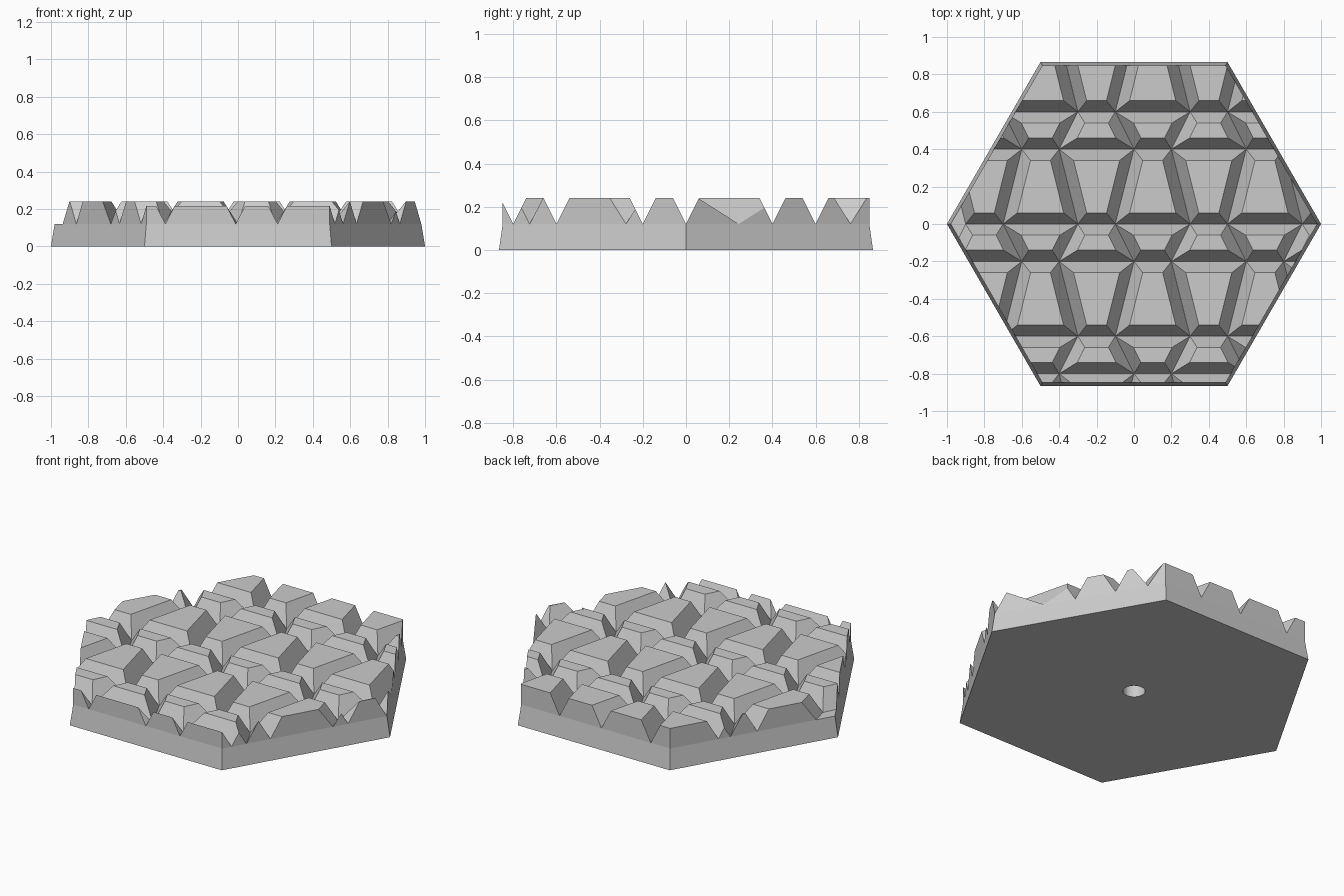
import bpy, bmesh, math
from mathutils import Vector

if "Cube" in bpy.data.objects:
    bpy.data.objects.remove(bpy.data.objects["Cube"], do_unlink=True)

BASE, TOP, RIM, BEVEL = 0.12, 0.24, 0.98, 0.06

stone = bpy.data.materials.new("stone grey")
stone.use_nodes = True
grey = (0.6, 0.6, 0.6, 1)
stone.diffuse_color = grey
stone.node_tree.nodes["Principled BSDF"].inputs["Base Color"].default_value = grey


def add_object(name, bm):
    mesh = bpy.data.meshes.new(name)
    bmesh.ops.recalc_face_normals(bm, faces=bm.faces)
    bm.to_mesh(mesh)
    bm.free()
    mesh.materials.append(stone)
    obj = bpy.data.objects.new(name, mesh)
    bpy.context.collection.objects.link(obj)
    return obj


def ring(radius, z, count):
    return [(radius * math.cos(math.tau * i / count),
             radius * math.sin(math.tau * i / count), z) for i in range(count)]


def prism(bm, lower, upper):
    """Closed solid between two matching rings of points."""
    a, b = ([bm.verts.new(p) for p in pts] for pts in (lower, upper))
    bm.faces.new(a[::-1])
    bm.faces.new(b)
    for i in range(len(a)):
        j = (i + 1) % len(a)
        bm.faces.new((a[i], a[j], b[j], b[i]))


# Tapered hexagonal base with a small round socket underneath
bm = bmesh.new()
prism(bm, ring(1, 0, 6), ring(RIM, BASE, 6))
base = add_object("hex_base", bm)

bm = bmesh.new()
prism(bm, ring(0.06, -0.1, 32), ring(0.06, 0.1, 32))
cutter = add_object("socket_cutter", bm)
cutter.hide_render = True
cutter.hide_viewport = True
socket = base.modifiers.new("socket", 'BOOLEAN')
socket.operation = 'DIFFERENCE'
socket.solver = 'EXACT'
socket.object = cutter


def trim_to_hexagon(bm):
    """Cut the solid by the six rim walls and close each cut."""
    for k in range(6):
        a = math.radians(30 + 60 * k)
        normal = Vector((math.cos(a), math.sin(a), 0))
        cut = bmesh.ops.bisect_plane(
            bm, geom=bm.verts[:] + bm.edges[:] + bm.faces[:], dist=1e-6,
            plane_co=normal * RIM * math.cos(math.pi / 6),
            plane_no=normal, clear_outer=True)
        edges = [e for e in cut["geom_cut"]
                 if isinstance(e, bmesh.types.BMEdge) and e.is_boundary]
        if edges:
            bmesh.ops.holes_fill(bm, edges=edges, sides=0)


def add_block(bm, y0, y1, left, right):
    """Bevelled paving block; left and right hold x at y0 and at y1."""
    def side(ends, y, inset):
        slope = (ends[1] - ends[0]) / (y1 - y0)
        return ends[0] + slope * (y - y0) + inset * math.hypot(1, slope)

    def outline(g, z):
        return [(side(left, y0 + g, g), y0 + g, z), (side(right, y0 + g, -g), y0 + g, z),
                (side(right, y1 - g, -g), y1 - g, z), (side(left, y1 - g, g), y1 - g, z)]
    prism(bm, outline(0, BASE), outline(BEVEL, TOP))


# Rows of blocks: groove ends sit wide or narrow around repeating centres
lines = (-1.2, -0.8, -0.6, -0.2, 0, 0.4, 0.6, 1.0)
spread = (0.2, 0.1)
blocks = bmesh.new()
for r, (y0, y1) in enumerate(zip(lines, lines[1:])):
    s0, s1 = spread[r % 2], spread[(r + 1) % 2]
    grooves = [(c + d * s0, c + d * s1)
               for c in (-1.1, -0.5, 0.1, 0.7, 1.3) for d in (-1, 1)]
    for left, right in zip(grooves[1:], grooves[2:]):
        one = bmesh.new()
        add_block(one, y0, y1, left, right)
        trim_to_hexagon(one)
        part = bpy.data.meshes.new("part")
        one.to_mesh(part)
        one.free()
        blocks.from_mesh(part)
        bpy.data.meshes.remove(part)
bmesh.ops.recalc_face_normals(blocks, faces=blocks.faces)
# Undersides rest on the base
hidden = [f for f in blocks.faces if f.normal.z < -0.9]
bmesh.ops.delete(blocks, geom=hidden, context='FACES')
mesh = bpy.data.meshes.new("paving_blocks")
blocks.to_mesh(mesh)
blocks.free()
mesh.materials.append(stone)
bpy.context.collection.objects.link(bpy.data.objects.new("paving_blocks", mesh))
